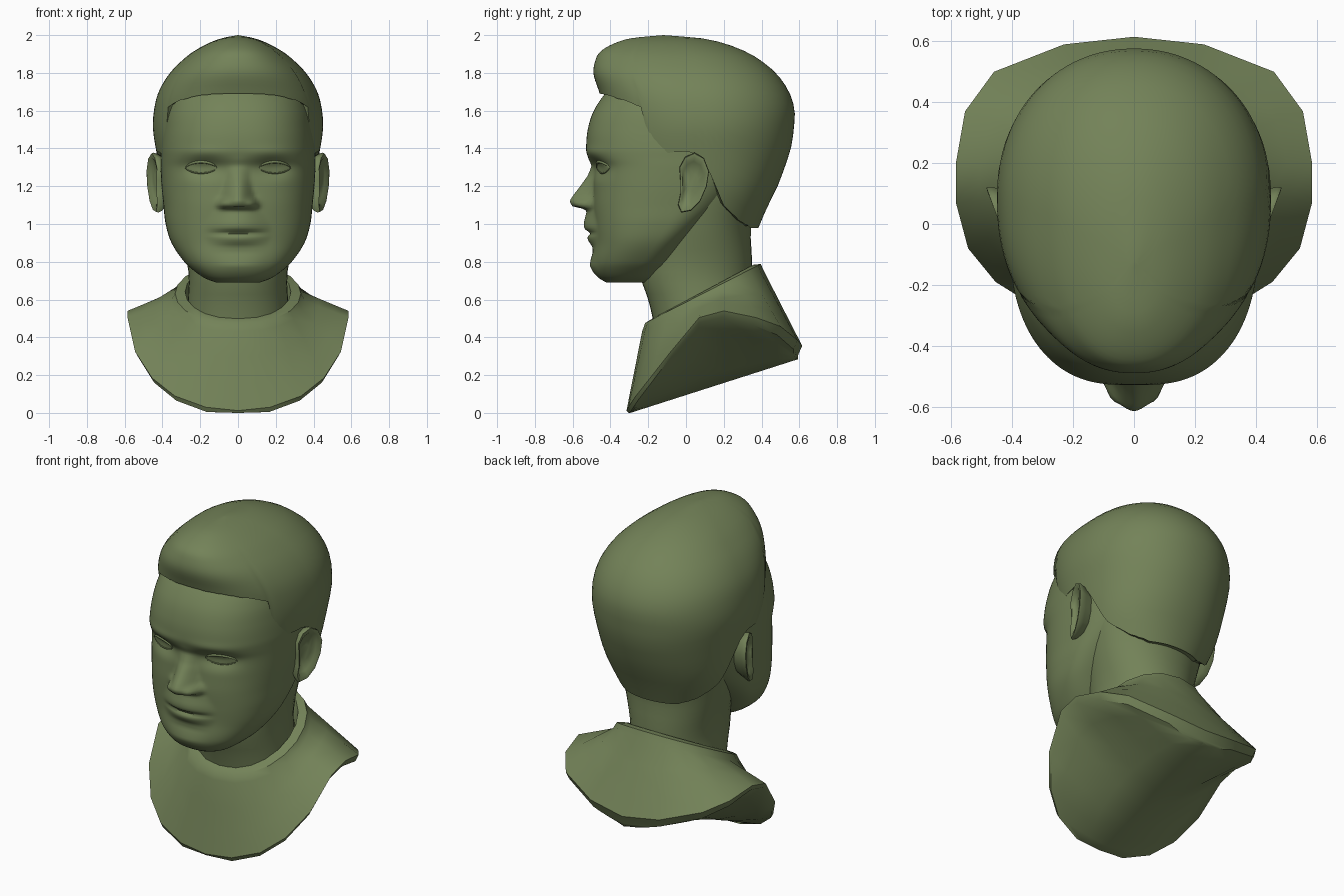
import bpy, bmesh, math

if "Cube" in bpy.data.objects:
    bpy.data.objects.remove(bpy.data.objects["Cube"])

clay = bpy.data.materials.new("olive clay")
clay.diffuse_color = (0.172, 0.225, 0.098, 1)
clay.use_nodes = True
clay.node_tree.nodes["Principled BSDF"].inputs["Base Color"].default_value = clay.diffuse_color


def finish(ob, angle=40):
    ob.data.materials.append(clay)
    bpy.ops.object.select_all(action='DESELECT')
    ob.select_set(True)
    bpy.context.view_layer.objects.active = ob
    bpy.ops.object.shade_smooth_by_angle(angle=math.radians(angle))


def loft(name, rows, angle=40, caps=(False, False), closed=True):
    """Skin a list of equal-length rings."""
    bm = bmesh.new()
    vs = [[bm.verts.new(p) for p in r] for r in rows]
    n = len(rows[0])
    for a, b in zip(vs, vs[1:]):
        for i in range(n if closed else n - 1):
            j = (i + 1) % n
            bm.faces.new((a[i], a[j], b[j], b[i]))
    for use, ring in zip(caps, (vs[0], vs[-1])):
        if use:
            bm.faces.new(ring)
    bmesh.ops.remove_doubles(bm, verts=bm.verts, dist=1e-4)
    bmesh.ops.recalc_face_normals(bm, faces=bm.faces)
    me = bpy.data.meshes.new(name)
    bm.to_mesh(me)
    bm.free()
    ob = bpy.data.objects.new(name, me)
    bpy.context.collection.objects.link(ob)
    finish(ob, angle)
    return ob


def look(table, z, smooth=True):
    """Interpolate the columns of a table keyed by its first column."""
    z = min(max(z, table[0][0]), table[-1][0])
    k = next(i for i in range(len(table) - 1) if z <= table[i + 1][0])
    p, q = table[k], table[k + 1]
    h = q[0] - p[0]
    t = (z - p[0]) / h
    o, r = table[max(k - 1, 0)], table[min(k + 2, len(table) - 1)]
    out = []
    for c in range(1, len(p)):
        if not smooth:
            out.append(p[c] + (q[c] - p[c]) * t)
            continue
        m0 = (q[c] - o[c]) / (q[0] - o[0]) * h
        m1 = (r[c] - p[c]) / (r[0] - p[0]) * h
        out.append((2*t**3 - 3*t*t + 1) * p[c] + (t**3 - 2*t*t + t) * m0
                   + (3*t*t - 2*t**3) * q[c] + (t**3 - t*t) * m1)
    return out


def section(table, z, th, n, n_back=None):
    """Point on an egg-shaped section; th = 0 faces the front."""
    f, yc, b, hw = look(table, z)
    s, c = math.sin(th), math.cos(th)
    if c < 0 and n_back:
        n = n_back
    x = math.copysign(abs(s) ** (2 / n), s) * hw
    r = abs(c) ** (2 / n)
    return x, (yc - (yc - f) * r if c > 0 else yc + (b - yc) * r), z


# Section tables: z, front y, widest y, back y, half width
HEAD = [(.69, -.42, -.33, -.2, .115), (.71, -.455, -.31, -.15, .17), (.75, -.485, -.28, -.11, .23),
        (.8, -.495, -.24, -.06, .285), (.9, -.485, -.17, .02, .352), (1.0, -.49, -.11, .12, .383),
        (1.1, -.495, -.07, .23, .395), (1.2, -.492, -.04, .31, .405), (1.3, -.495, -.02, .36, .41),
        (1.35, -.517, -.01, .37, .41), (1.4, -.528, 0, .38, .41), (1.5, -.52, 0, .42, .40),
        (1.6, -.488, 0, .45, .383), (1.7, -.42, 0, .42, .345), (1.8, -.32, 0, .3, .25)]
NECK = [(.45, -.165, .08, .34, .27), (.6, -.2, .07, .345, .265), (.7, -.235, .05, .35, .26),
        (.8, -.24, .06, .35, .27), (1.0, -.2, .07, .345, .32), (1.2, -.1, .08, .4, .36), (1.4, 0, .1, .4, .36)]
HAIR = [(.96, -.22, .1, .375, .3), (1.1, -.3, .1, .435, .37), (1.2, -.35, .1, .485, .4),
        (1.4, -.4, .09, .555, .435), (1.5, -.41, .09, .57, .45), (1.6, -.43, .08, .575, .445),
        (1.7, -.46, .07, .545, .42), (1.8, -.49, .05, .475, .36), (1.88, -.475, .02, .375, .28),
        (1.92, -.445, 0, .30, .225), (1.96, -.37, -.05, .19, .15), (1.985, -.28, -.08, .07, .08),
        (2.0, -.12, -.12, -.12, 0)]
# Roundness exponent of the head sections over height
ROUND = [(.69, 2.3), (.8, 2.4), (1.0, 2.55), (1.4, 2.55), (1.65, 2.35), (1.8, 2.1)]
# Nose, lips and chin relief: z, depth, half width
RELIEF = [(.70, 0, .15), (.78, .015, .16), (.85, .003, .16), (.88, .01, .16), (.91, .032, .17),
          (.932, .038, .18), (.952, .016, .18), (.968, .044, .18), (.985, .052, .18), (1.01, .05, .17),
          (1.06, .034, .14), (1.078, .036, .12), (1.092, .105, .12), (1.12, .122, .11), (1.15, .105, .095),
          (1.2, .068, .08), (1.25, .033, .07), (1.31, .004, .065), (1.36, 0, .06)]


def bump(x, z, cx, cz, sx, sz):
    return math.exp(-((abs(x) - cx) / sx) ** 2 - ((z - cz) / sz) ** 2)


def relief(x, z):
    """Forward displacement of the face."""
    d, w = look(RELIEF, z, False)
    u = min(abs(x) / w, 1)
    out = d * (1 - u * u) ** 1.6
    out += .035 * bump(x, z, .078, 1.108, .03, .025)      # nostril wings
    out -= .034 * bump(x, z, .185, 1.297, .10, .05)       # eye sockets
    out += .007 * bump(x, z, .18, 1.378, .13, .03)        # brows
    return out


def face_y(x, z):
    f, yc, b, hw = look(HEAD, z)
    n = look(ROUND, z)[0]
    return yc - (yc - f) * (1 - (abs(x) / hw) ** n) ** (1 / n) - relief(x, z)


# Head, with columns crowded towards the face
N = 60
angles = [math.pi * (i / N) ** 1.4 for i in range(N + 1)]
angles += [-a for a in reversed(angles[1:-1])]
rows = []
for k in range(100):
    z = .69 + 1.11 * k / 99
    ring = []
    for a in angles:
        x, y, _ = section(HEAD, z, a, look(ROUND, z)[0])
        ring.append((x, y - (relief(x, z) if math.cos(a) > 0 else 0), z))
    rows.append(ring)
loft("head", rows, 75, (True, True))

# Neck
ring_angles = [2 * math.pi * i / 40 for i in range(40)]
loft("neck", [[section(NECK, .45 + .95 * k / 16, a, 2.1) for a in ring_angles] for k in range(17)],
     40, (True, True))

# Hair cap; its lower edge is given as height over y
HEM = [(-.5, 1.70), (-.44, 1.69), (-.32, 1.655), (-.215, 1.61), (-.205, 1.54), (-.195, 1.45),
       (-.17, 1.375), (0, 1.385), (.06, 1.37), (.11, 1.31), (.2, 1.1), (.28, 1.02), (.35, .98), (.6, .98)]
columns = []
for i in range(112):
    a = 2 * math.pi * i / 112
    z = 2.0
    while z > .97 and z > look(HEM, section(HAIR, z, a, 2.28, 2.1)[1], False)[0]:
        z -= .004
    col = [section(HAIR, 2 - (2 - z) * (k / 22) ** 1.7, a, 2.28, 2.1) for k in range(23)]
    x, y, z = col[-1]
    col += [(x * s, .05 + (y - .05) * s, z + .01) for s in (.975, .9)]
    columns.append(col)
loft("hair", [list(r) for r in zip(*columns)], 45)

# Ears: outline in y and z, dished in the middle, flaring towards the back
EAR = [(-.035, 1.30), (-.005, 1.355), (.045, 1.378), (.095, 1.35), (.122, 1.28), (.11, 1.2),
       (.075, 1.12), (.025, 1.07), (-.025, 1.06), (-.042, 1.1), (-.03, 1.16), (-.03, 1.23)]
for side, label in ((1, "left_ear"), (-1, "right_ear")):
    rows = []
    for scale, dx, flare in ((.8, -.05, 0), (.93, -.03, .25), (1, -.012, .35), (.97, 0, .35),
                             (.82, 0, .33), (.7, -.014, .28), (.3, -.016, .22)):
        rows.append([(side * (.428 + dx + flare * (y + .04)), .035 + (y - .035) * scale,
                      1.22 + (z - 1.22) * scale) for y, z in EAR])
    loft(label, rows, 60, (True, True))

# Eyes: domed almond plates with rolled lids
for side, label in ((1, "left"), (-1, "right")):
    def almond(u, v):
        x = .195 + .085 * u
        z = 1.297 + (.032 if v > 0 else .028) * v * (1 - u * u) ** .7
        return side * x, face_y(x, z) - .004 - .008 * (1 - u * u) * (1 - v * v), z
    us = [-1 + 2 * i / 14 for i in range(15)]
    loft(label + "_eye", [[almond(u, v / 4) for u in us] for v in range(-4, 5)], 60, closed=False)
    for v, lid, radius in ((1, "_upper_lid", .008), (-1, "_lower_lid", .004)):
        rows = []
        for u in us:
            x, y, z = almond(u, v)
            r = radius * (1.05 - u * u) ** .4
            rows.append([(x, y + r * math.cos(t * math.pi / 4), z + r * math.sin(t * math.pi / 4))
                         for t in range(8)])
        loft(label + lid, rows, 60, (True, True))

# Bust: collar rings, shoulder rim, then a keeled underside
RIM = [(0, -.315, .012), (.17, -.305, .03), (.335, -.265, .09), (.455, -.19, .185), (.545, -.08, .325),
       (.585, .07, .505), (.585, .2, .54), (.555, .37, .505), (.46, .5, .458), (.23, .59, .385), (0, .615, .355)]
rim = RIM + [(-x, y, z) for x, y, z in reversed(RIM[1:-1])]


def keel(y):
    return max(0, (y + .295) * .32)


rows = []
for hw, ry, z0, dz in ((.265, .25, .55, .14), (.28, .268, .642, .143), (.333, .306, .632, .156), (.356, .322, .592, .16)):
    ring = []
    for i in range(20):
        s, c = math.sin(math.pi * i / 10), math.cos(math.pi * i / 10)
        ring.append((hw * math.copysign(abs(s) ** .87, s), .09 - ry * c, z0 - dz * c))
    rows.append(ring)
last = rows[-1]
for t in (.33, .67, 1):
    rows.append([tuple(p + (q - p) * t for p, q in zip(a, b)) for a, b in zip(last, rim)])
edge = [(x * .975, y * .965, max(z - .025 - .04 * max(y, 0), keel(y * .965))) for x, y, z in rim]
for t in (0, .2, .45, .7, 1):
    rows.append([(x * (1 - t), y, keel(y) + (z - keel(y)) * (1 - t) ** 1.35) for x, y, z in edge])
loft("collar_and_chest", rows, 40)
